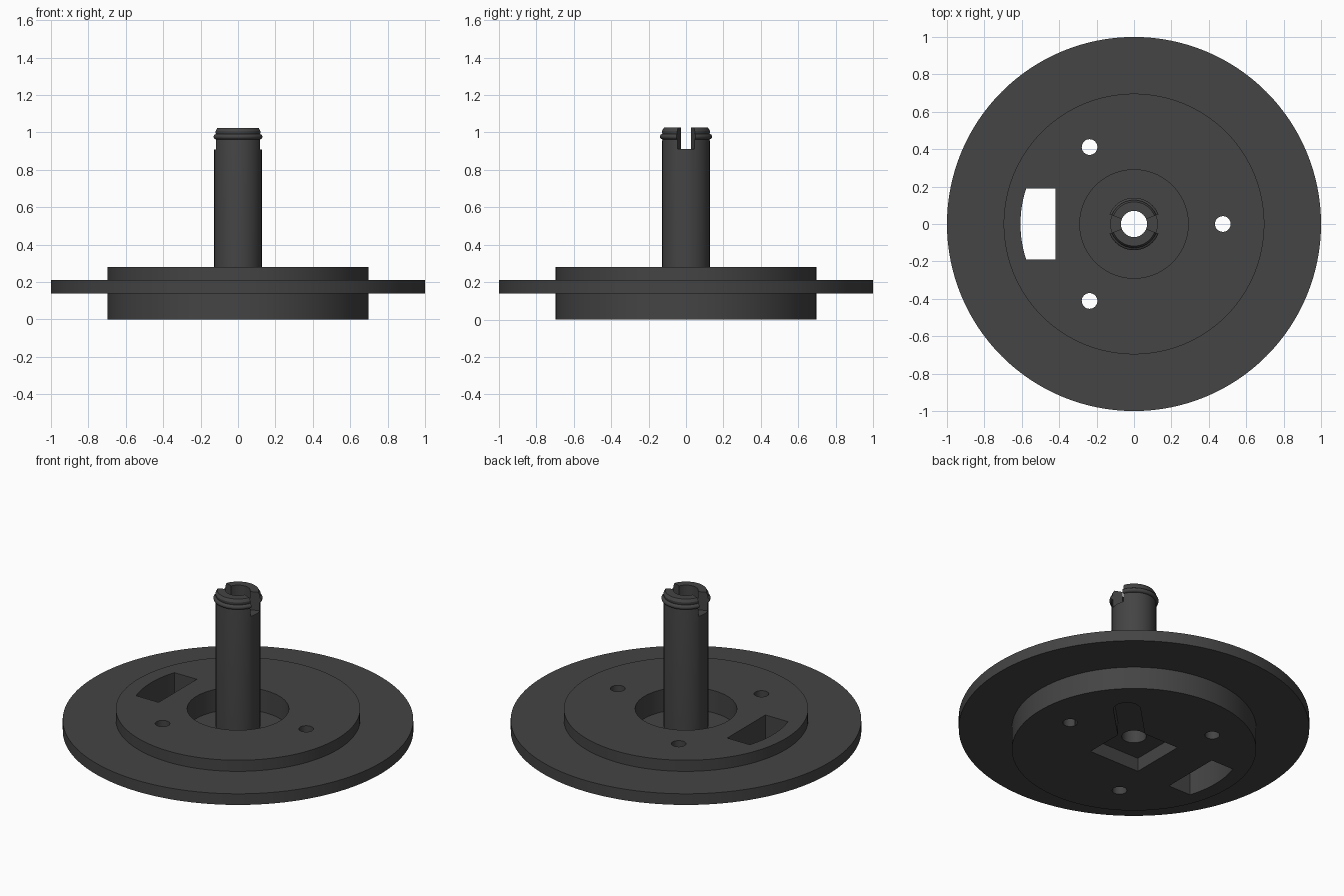
import bpy, bmesh, math

if "Cube" in bpy.data.objects:
    bpy.data.objects.remove(bpy.data.objects["Cube"])

SEG = 128
mat = bpy.data.materials.new("dark grey")
mat.diffuse_color = (0.058, 0.058, 0.058, 1)
mat.use_nodes = True
mat.node_tree.nodes["Principled BSDF"].inputs["Base Color"].default_value = mat.diffuse_color


def make(name, bm):
    bmesh.ops.recalc_face_normals(bm, faces=bm.faces)
    me = bpy.data.meshes.new(name)
    bm.to_mesh(me)
    bm.free()
    me.materials.append(mat)
    ob = bpy.data.objects.new(name, me)
    bpy.context.collection.objects.link(ob)
    return ob


def lathe(name, profile):
    """Revolve a closed (radius, z) loop about z."""
    bm = bmesh.new()
    rings = []
    for i in range(SEG):
        a = 2 * math.pi * i / SEG
        rings.append([bm.verts.new((r * math.cos(a), r * math.sin(a), z)) for r, z in profile])
    n = len(profile)
    for i in range(SEG):
        p, q = rings[i], rings[(i + 1) % SEG]
        for j in range(n):
            k = (j + 1) % n
            bm.faces.new((p[j], q[j], q[k], p[k]))
    return make(name, bm)


def prism(name, outline, z0, z1):
    """Extrude an xy outline from z0 to z1."""
    bm = bmesh.new()
    lo = [bm.verts.new((x, y, z0)) for x, y in outline]
    hi = [bm.verts.new((x, y, z1)) for x, y in outline]
    bm.faces.new(lo)
    bm.faces.new(hi)
    n = len(outline)
    for i in range(n):
        j = (i + 1) % n
        bm.faces.new((lo[i], lo[j], hi[j], hi[i]))
    return make(name, bm)


def arc(cx, cy, r, a0, a1, n):
    return [(cx + r * math.cos(a0 + (a1 - a0) * i / n),
             cy + r * math.sin(a0 + (a1 - a0) * i / n)) for i in range(n + 1)]


def cut(ob, cutters):
    """Subtract the cutters, bake the result and remove the cutters."""
    for c in cutters:
        c.hide_render = True
        m = ob.modifiers.new("cut", 'BOOLEAN')
        m.operation, m.solver, m.object = 'DIFFERENCE', 'EXACT', c
    dg = bpy.context.evaluated_depsgraph_get()
    me = bpy.data.meshes.new_from_object(ob.evaluated_get(dg))
    ob.modifiers.clear()
    ob.data = me
    for c in cutters:
        bpy.data.objects.remove(c)


# wide thin flange around the hub
flange = lathe("flange", [(0.68, 0.14), (1.0, 0.14), (1.0, 0.21), (0.68, 0.21)])

# hub with a round recess on top and a central bore
hub = lathe("hub", [(0.07, 0), (0.697, 0), (0.697, 0.28), (0.29, 0.28), (0.29, 0.14), (0.07, 0.14)])

# three bolt holes
cutters = []
for k in range(3):
    a = k * 2 * math.pi / 3
    cutters.append(prism("bolt_hole_cutter",
                         arc(0.475 * math.cos(a), 0.475 * math.sin(a), 0.042, 0, 2 * math.pi * 31 / 32, 31),
                         -0.1, 0.4))

# window with a curved outer side
w = math.asin(0.19 / 0.607)
cutters.append(prism("window_cutter",
                     [(-0.42, 0.19)] + arc(0, 0, 0.607, math.pi - w, math.pi + w, 16) + [(-0.42, -0.19)],
                     -0.1, 0.4))

# square socket underneath, with a round-ended slot from one corner
POCKET = 0.085
s = 0.176
cutters.append(prism("socket_cutter", [(-s, -s), (s, -s), (s, s), (-s, s)], -0.1, POCKET))
q = math.pi / 4
d = 0.077 * math.sqrt(0.5)
slot = [(0.1 - d, 0.1 + d), (0.1 + d, 0.1 - d)] + arc(0.325, 0.325, 0.077, q - math.pi / 2, q + math.pi / 2, 20)
cutters.append(prism("slot_cutter", slot, -0.1, POCKET - 0.002))
cut(hub, cutters)

# hollow stem with a rounded snap ring and a tapered tip
lip = [(0.126 + 0.014 * math.sin(t), 0.977 - 0.014 * math.cos(t))
       for t in [math.pi * i / 8 for i in range(9)]]
stem = lathe("stem", [(0.07, 0.14), (0.127, 0.14), (0.127, 0.955)] + lip +
             [(0.128, 0.995), (0.128, 1.008), (0.118, 1.025), (0.07, 1.025)])

# two radial notches at the tip
t = math.radians(21.5)
notches = []
for sx in (-1, 1):
    pts = [(sx * r * math.cos(t), y * r * math.sin(t))
           for r, y in ((0.03, -1), (0.2, -1), (0.2, 1), (0.03, 1))]
    notches.append(prism("notch_cutter", pts, 0.91, 1.1))
cut(stem, notches)

# smooth curved walls, sharp edges
for ob in (flange, hub, stem):
    bpy.ops.object.select_all(action='DESELECT')
    ob.select_set(True)
    bpy.context.view_layer.objects.active = ob
    bpy.ops.object.shade_smooth_by_angle(angle=math.radians(30))
